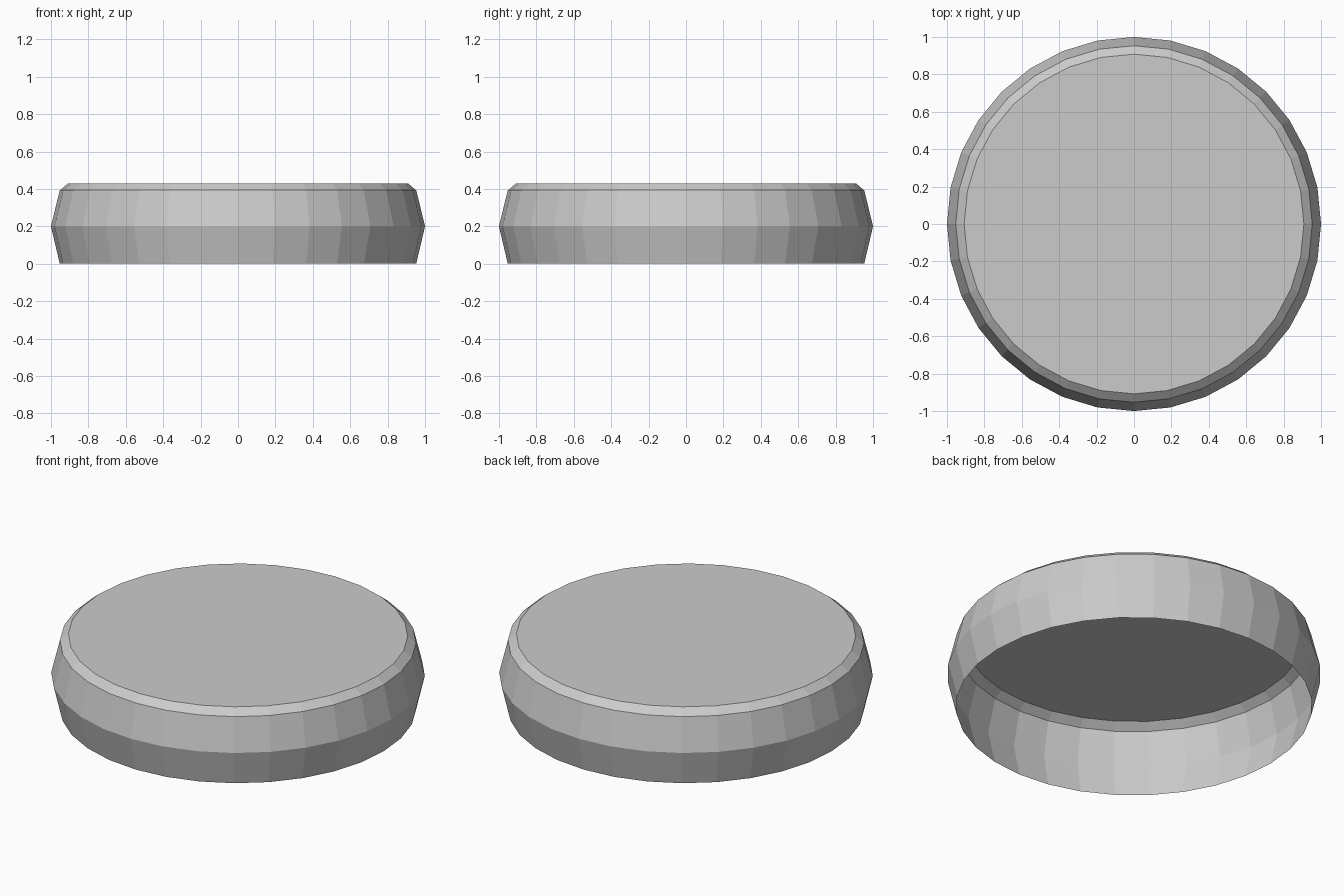
import bpy, bmesh
from math import cos, sin, tau

if "Cube" in bpy.data.objects:
    bpy.data.objects.remove(bpy.data.objects["Cube"])

SIDES = 32
# Wall profile from the open bottom rim to the flat top: (radius, height)
PROFILE = [(0.953, 0.0), (1.0, 0.2), (0.953, 0.393), (0.908, 0.43)]

bm = bmesh.new()
rings = [[bm.verts.new((r * cos(tau * i / SIDES), r * sin(tau * i / SIDES), z))
          for i in range(SIDES)] for r, z in PROFILE]

# Faceted side wall and chamfer
for low, high in zip(rings, rings[1:]):
    for i in range(SIDES):
        j = (i + 1) % SIDES
        bm.faces.new((low[i], low[j], high[j], high[i]))

# Flat top; the underside stays open
bm.faces.new(rings[-1])

mesh = bpy.data.meshes.new("round_lid")
bm.to_mesh(mesh)
bm.free()
lid = bpy.data.objects.new("round_lid", mesh)
bpy.context.collection.objects.link(lid)
